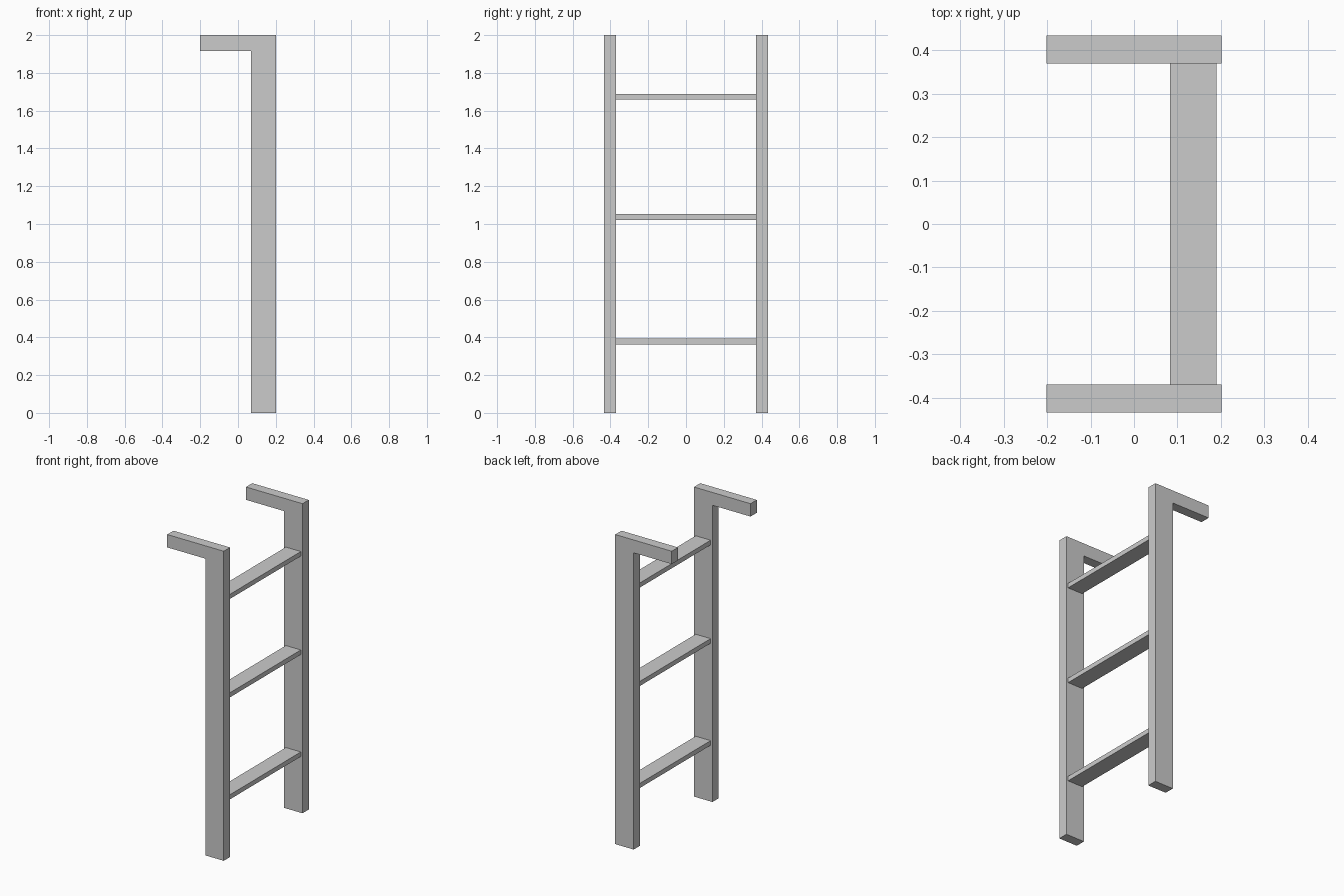
import bpy, bmesh

if "Cube" in bpy.data.objects:
    bpy.data.objects.remove(bpy.data.objects["Cube"])


def prism(name, profile, y0, y1):
    """Extrude an x/z outline from y0 to y1."""
    bm = bmesh.new()
    face = bm.faces.new([bm.verts.new((x, y0, z)) for x, z in profile])
    ext = bmesh.ops.extrude_face_region(bm, geom=[face])
    moved = [v for v in ext["geom"] if isinstance(v, bmesh.types.BMVert)]
    bmesh.ops.translate(bm, verts=moved, vec=(0, y1 - y0, 0))
    bmesh.ops.recalc_face_normals(bm, faces=bm.faces)
    mesh = bpy.data.meshes.new(name)
    bm.to_mesh(mesh)
    bm.free()
    obj = bpy.data.objects.new(name, mesh)
    bpy.context.collection.objects.link(obj)
    return obj


def rect(x0, x1, z0, z1):
    return [(x0, z0), (x1, z0), (x1, z1), (x0, z1)]


IN, OUT = 0.37, 0.434        # inner and outer faces of the rails
X0, X1, SEAM = 0.07, 0.202, 1.348

# Upper rail with its hooked arm, one L-shaped outline
hook = [(X0, SEAM), (X1, SEAM), (X1, 2.0), (-X1, 2.0), (-X1, 1.917), (X0, 1.917)]

# Side rails
for side, y0, y1 in (("front", -OUT, -IN), ("back", IN, OUT)):
    prism(side + "_lower_rail", rect(X0, X1, 0, SEAM), y0, y1)
    prism(side + "_upper_rail_hook", hook, y0, y1)

# Flat rungs between the rails
for i, z in enumerate((0.378, 1.037, 1.673)):
    prism(f"rung_{i + 1}", rect(0.083, 0.19, z - 0.015, z + 0.015), -IN, IN)
